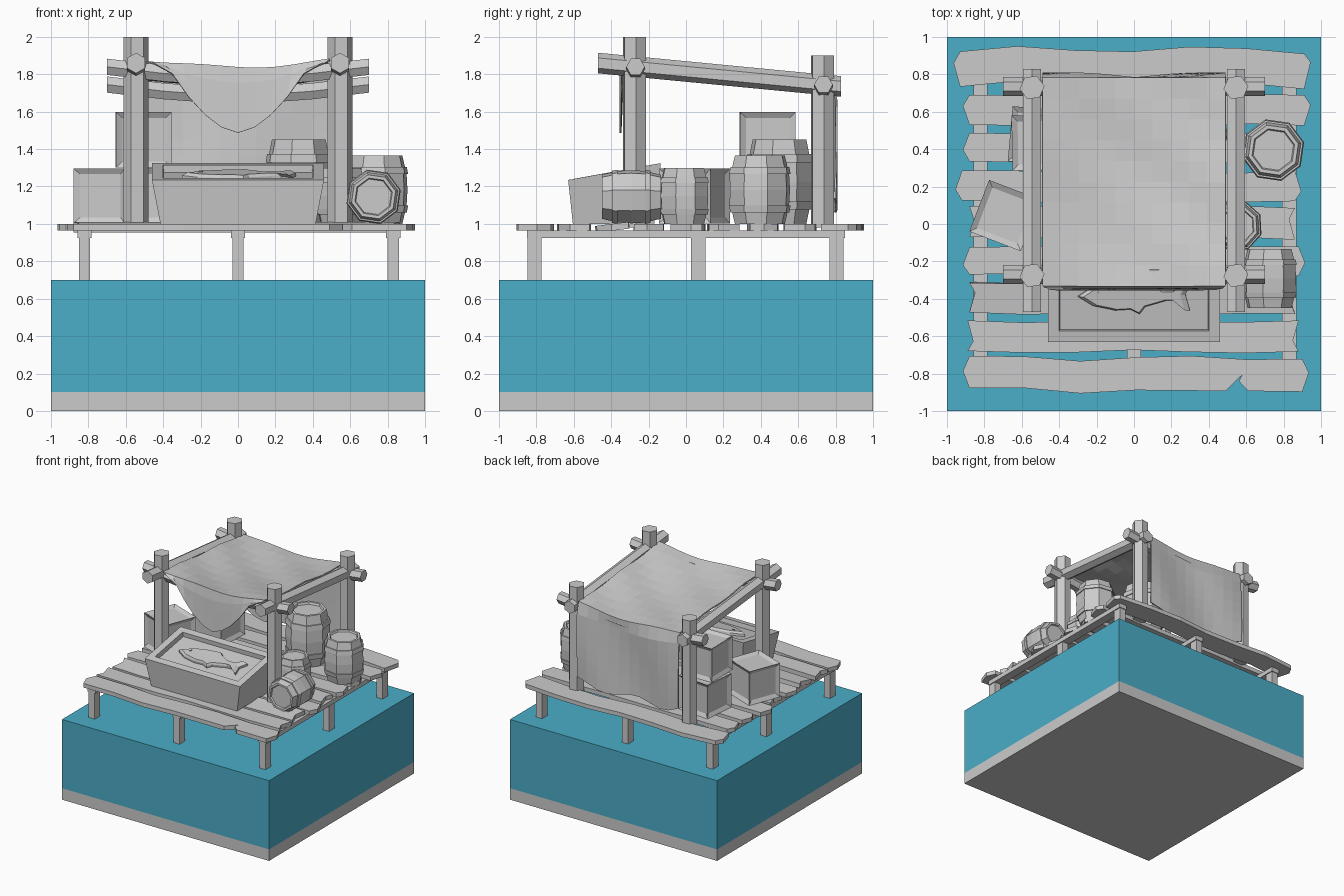
import bpy, bmesh, math, random
from mathutils import Vector, Matrix

if "Cube" in bpy.data.objects:
    bpy.data.objects.remove(bpy.data.objects["Cube"])

random.seed(4)
X, Y, Z = Vector((1, 0, 0)), Vector((0, 1, 0)), Vector((0, 0, 1))


def finish(name, bm, matrix=None):
    bmesh.ops.recalc_face_normals(bm, faces=bm.faces)
    me = bpy.data.meshes.new(name)
    bm.to_mesh(me)
    bm.free()
    ob = bpy.data.objects.new(name, me)
    bpy.context.collection.objects.link(ob)
    if matrix:
        ob.matrix_world = matrix
    return ob


def loft(name, rings, matrix=None):
    """Skin equal-sized rings of points and cap both ends."""
    bm = bmesh.new()
    vs = [[bm.verts.new(p) for p in ring] for ring in rings]
    n = len(vs[0])
    for a, b in zip(vs, vs[1:]):
        for i in range(n):
            bm.faces.new((a[i], a[(i + 1) % n], b[(i + 1) % n], b[i]))
    bm.faces.new(vs[0])
    bm.faces.new(vs[-1])
    return finish(name, bm, matrix)


def ring(c, r, u, v, n=6, turn=0.0):
    c = Vector(c)
    return [c + r * (u * math.cos(turn + i * math.tau / n) + v * math.sin(turn + i * math.tau / n))
            for i in range(n)]


def box(name, x0, x1, y0, y1, z0, z1):
    return loft(name, [[(x0, y0, z), (x1, y0, z), (x1, y1, z), (x0, y1, z)] for z in (z0, z1)])


# Seabed and water block
box("seabed", -1, 1, -1, 1, 0, 0.1)
water = box("water", -1, 1, -1, 1, 0.1, 0.7)
blue = bpy.data.materials.new("water_blue")
blue.diffuse_color = (0.07, 0.42, 0.58, 1)
blue.use_nodes = True
blue.node_tree.nodes["Principled BSDF"].inputs["Base Color"].default_value = blue.diffuse_color
water.data.materials.append(blue)

# Piles and the joists under the deck
for x in (-0.82, 0, 0.83):
    for y in (-0.81, 0.065, 0.805):
        box("pile", x - 0.03, x + 0.03, y - 0.038, y + 0.038, 0.1, 0.93)
    box("joist", x - 0.038, x + 0.038, -0.85, 0.85, 0.925, 0.965)


# Deck planks with ragged ends and wavy edges
def plank(y, half, x0, x1, wave, tilt=0.0, notch=None):
    j = lambda s: random.uniform(-s, s)
    low, high = [], []
    for i in range(7):
        x = x0 + 0.04 + (x1 - x0 - 0.08) * i / 6
        w = wave * math.sin(i * 1.9 + y * 7)
        low.append((x, -half + w + j(0.006)))
        high.append((x, half + w + j(0.006)))
    if notch:
        low[5:5] = [(notch - 0.09, -half), (notch, 0.0), (notch - 0.02, -half * 0.4), (notch + 0.03, -half)]
        low = low[:4] + low[5:9] + low[10:]
    e = 0.035 if random.random() < 0.6 else -0.03
    right = [(x1 - 0.04 + e, j(0.03))]
    left = [(x0 + 0.04 - e, j(0.03))]
    out = low + right + high[::-1] + left
    loft("deck_plank", [[(px, py, pz) for px, py in out] for pz in (-0.036, 0)],
         Matrix.Translation((0, y, 1.0)) @ Matrix.Rotation(tilt, 4, 'X'))


for args in [(0.84, 0.095, -0.97, 0.95, 0.02), (0.61, 0.08, -0.92, 0.95, 0.004),
             (0.41, 0.078, -0.92, 0.89, 0.006), (0.20, 0.08, -0.96, 0.9, 0.006),
             (0.01, 0.083, -0.92, 0.9, 0.006), (-0.195, 0.075, -0.92, 0.92, 0.006),
             (-0.395, 0.083, -0.92, 0.9, 0.004, 0.12), (-0.6, 0.083, -0.93, 0.92, 0.005),
             (-0.805, 0.088, -0.92, 0.94, 0.018, 0.0, 0.58)]:
    plank(*args)

# Posts, sloping side rails and sagging cross rails
for s in (-1, 1):
    for nm, y, top in (("front_post", -0.275, 2.0), ("back_post", 0.73, 1.9)):
        loft(nm, [ring((0.545 * s, y, z), 0.067, X, Y, 6, 0.12) for z in (0.98, top)])
    loft("side_rail", [ring((0.545 * s, y, z), 0.055, X, Z, 6, math.pi / 6)
                       for y, z in ((-0.47, 1.86), (0.83, 1.735))])
for nm, y, z in (("front_cross_rail", -0.27, 1.84), ("back_cross_rail", 0.735, 1.745)):
    loft(nm, [ring((x, y, z - d), 0.05, Y, Z, 6)
              for x, d in ((-0.7, 0), (-0.4, 0.035), (0, 0.065), (0.4, 0.035), (0.7, 0))])


# Cloth awning: front flap, sagging roof and back curtain in one grid
def cloth_point(u, row):
    x = -0.49 + 0.98 * u
    mid = 1 - (2 * u - 1) ** 2
    wob = 0.008 * math.sin(9 * u + row * 1.3)
    z_at = lambda y: 1.872 - 0.097 * (y + 0.33) / 1.1 - 0.035 * mid
    if row < 4:
        drop = 0.02 + 0.33 * max(0, 1 - (abs(x) / 0.42) ** 1.7)
        k = (4 - row) / 4
        return x * (1 - 0.1 * k), -0.335 - 0.015 * k, z_at(-0.33) - drop * k + wob * (1 - k)
    if row <= 14:
        t = (row - 4) / 10
        y = -0.33 + 1.11 * t
        return x, y, z_at(y) - 0.03 * mid * math.sin(math.pi * t) + wob
    t = (row - 14) / 7
    return x, 0.79 + 0.015 * math.sin(7 * u + t * 2), z_at(0.78) - t * (0.66 + 0.03 * math.sin(11 * u)) + wob


bm = bmesh.new()
grid = [[bm.verts.new(cloth_point(i / 10, r)) for i in range(11)] for r in range(22)]
for a, b in zip(grid, grid[1:]):
    for i in range(10):
        bm.faces.new((a[i], a[i + 1], b[i + 1], b[i]))
cloth = finish("cloth_awning", bm)
solid = cloth.modifiers.new("thickness", 'SOLIDIFY')
solid.thickness = 0.01
solid.offset = 0


# Crates with recessed panels
def crate(x, y, z, turn):
    bm = bmesh.new()
    bmesh.ops.create_cube(bm, size=0.295)
    bmesh.ops.inset_individual(bm, faces=bm.faces[:], thickness=0.045, depth=-0.018)
    finish("crate", bm, Matrix.Translation((x, y, z + 0.15)) @ Matrix.Rotation(math.radians(turn), 4, 'Z'))


crate(-0.69, 0.045, 1.0, -21)
crate(-0.515, 0.47, 1.0, -5)
crate(-0.505, 0.435, 1.3, 1)


# Eight-sided barrels: bulging staves, two hoops, recessed lids
def barrel(r, h, matrix):
    prof = [(0.66, 0.04), (0.70, 0), (0.82, 0), (0.91, 0.17), (0.97, 0.17), (1.01, 0.27), (0.96, 0.27),
            (0.99, 0.5), (0.96, 0.73), (1.01, 0.73), (0.97, 0.83), (0.91, 0.83), (0.82, 1), (0.70, 1), (0.66, 0.96)]
    loft("barrel", [ring((0, 0, h * z), r * k, X, Y, 8, 0.25) for k, z in prof], matrix)


barrel(0.168, 0.365, Matrix.Translation((0.745, 0.395, 1.0)))
barrel(0.18, 0.45, Matrix.Translation((0.325, 0.5, 1.0)) @ Matrix.Rotation(0.3, 4, 'Z'))
barrel(0.138, 0.3, Matrix.Translation((0.55, -0.01, 1.0)) @ Matrix.Rotation(0.2, 4, 'Z'))
barrel(0.148, 0.315, Matrix.Translation((0.725, -0.135, 1.145)) @ Matrix.Rotation(math.pi / 2, 4, 'X'))


# Slanted display box with a recessed tray
def quad(hx, y0, y1, z0, z1):
    return [(-hx, y0, z0), (hx, y0, z0), (hx, y1, z1), (-hx, y1, z1)]


loft("display_box", [quad(0.415, -0.605, -0.17, 1.0, 1.0), quad(0.46, -0.63, -0.135, 1.235, 1.325),
                     quad(0.40, -0.572, -0.193, 1.246, 1.314), quad(0.395, -0.565, -0.19, 1.208, 1.276)])

# Fish lying on the tray
outline = [(-0.3, -0.01), (-0.22, -0.06), (-0.1, -0.085), (-0.02, -0.08), (0.03, -0.105), (0.06, -0.065),
           (0.18, -0.03), (0.23, -0.03), (0.3, -0.09), (0.275, 0.0), (0.31, 0.07), (0.23, 0.02), (0.17, 0.02),
           (0.08, 0.065), (0.04, 0.1), (-0.08, 0.085), (-0.2, 0.055)]
on_tray = Matrix.Translation((0, -0.375, 1.243)) @ Matrix.Rotation(math.atan(0.182), 4, 'X')
loft("fish", [[(x * k, y * k, z) for x, y in outline] for k, z in ((1, -0.005), (1, 0.018), (0.9, 0.034))], on_tray)
loft("fish_eye", [ring((-0.2, 0.01, z), 0.013, X, Y, 6) for z in (0.03, 0.039)], on_tray)
